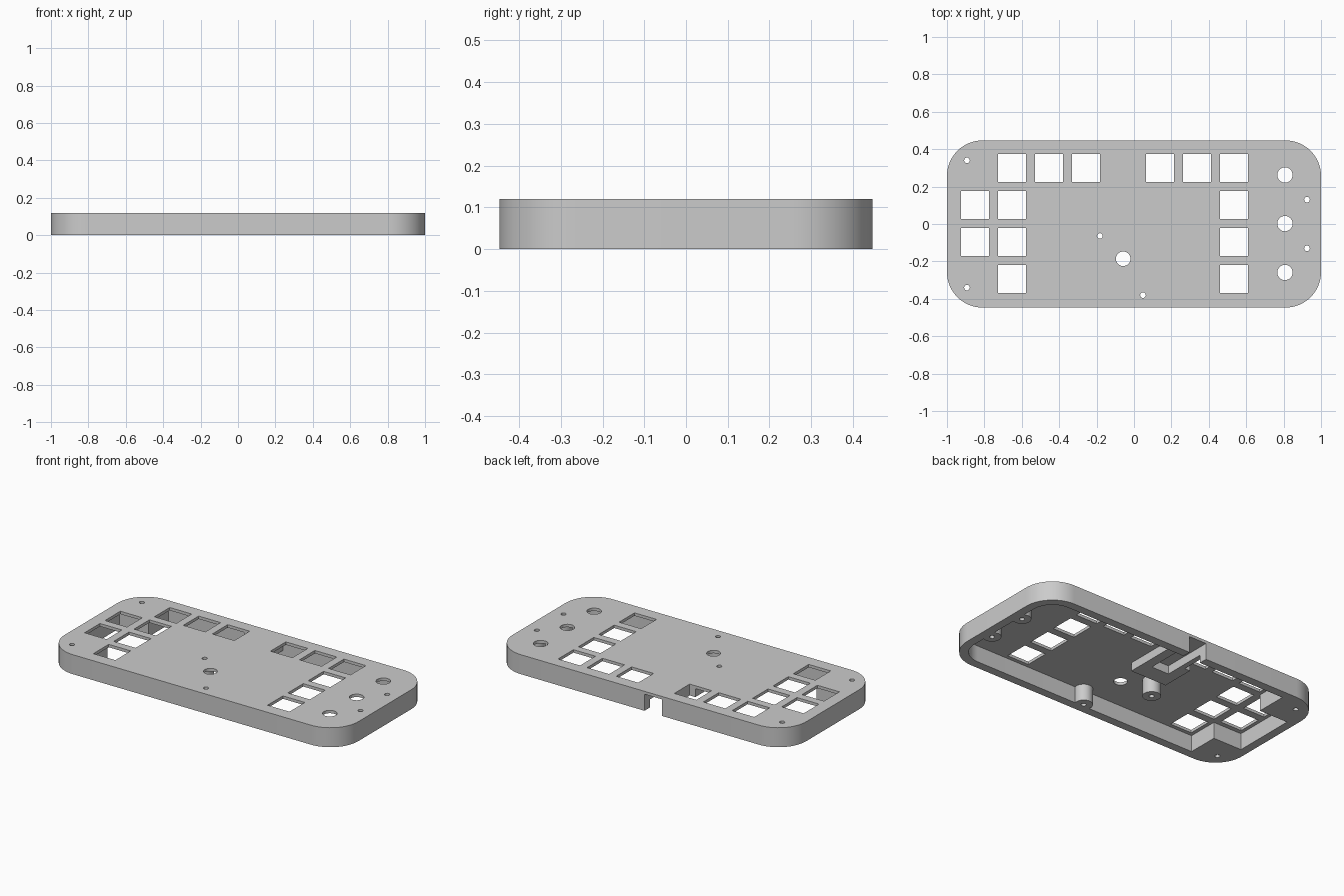
import bpy, bmesh, math

cube = bpy.data.objects.get("Cube")
if cube:
    bpy.data.objects.remove(cube, do_unlink=True)

HX, HY, HEIGHT, CORNER, WALL = 1.0, 0.447, 0.12, 0.19, 0.053
CEILING = 0.102     # underside of the face plate
PITCH, KEY = 0.198, 0.15

grey = bpy.data.materials.new("plain grey")
grey.use_nodes = True
grey.diffuse_color = (0.6, 0.6, 0.6, 1)
grey.node_tree.nodes["Principled BSDF"].inputs["Base Color"].default_value = (0.6, 0.6, 0.6, 1)


def arc(cx, cy, r, start, steps=16, sweep=90):
    angles = [math.radians(start + sweep * i / steps) for i in range(steps + 1)]
    return [(cx + r * math.cos(a), cy + r * math.sin(a)) for a in angles]


def circle(cx, cy, r, n=32):
    return arc(cx, cy, r, 0, n, 360)[:-1]


def rect(x0, x1, y0, y1):
    return [(x0, y0), (x1, y0), (x1, y1), (x0, y1)]


def solid(name, prisms):
    """Extrude (outline, bottom, top) prisms into one object."""
    bm = bmesh.new()
    for outline, z0, z1 in prisms:
        base = bm.faces.new([bm.verts.new((x, y, z0)) for x, y in outline])
        new = bmesh.ops.extrude_face_region(bm, geom=[base])["geom"]
        verts = [v for v in new if isinstance(v, bmesh.types.BMVert)]
        bmesh.ops.translate(bm, vec=(0, 0, z1 - z0), verts=verts)
    bmesh.ops.recalc_face_normals(bm, faces=bm.faces)
    mesh = bpy.data.meshes.new(name)
    bm.to_mesh(mesh)
    bm.free()
    mesh.materials.append(grey)
    ob = bpy.data.objects.new(name, mesh)
    bpy.context.collection.objects.link(ob)
    return ob


def combine(target, tool, operation):
    tool.hide_render = True
    mod = target.modifiers.new(operation, 'BOOLEAN')
    mod.operation, mod.solver, mod.object = operation, 'EXACT', tool
    bpy.context.view_layer.objects.active = target
    bpy.ops.object.modifier_apply(modifier=mod.name)
    bpy.data.objects.remove(tool, do_unlink=True)


# Rounded outer body
ix, iy = HX - CORNER, HY - CORNER
outer = (arc(ix, iy, CORNER, 0) + arc(-ix, iy, CORNER, 90)
         + arc(-ix, -iy, CORNER, 180) + arc(ix, -iy, CORNER, 270))
case = solid("case_shell", [(outer, 0, HEIGHT)])

# Cavity open at the bottom, stepped around the solid screw corners
step_x, step_y = -0.75, 0.2
wx, wy, r = HX - WALL, HY - WALL, CORNER - WALL
cavity = (arc(ix, iy, r, 0)
          + [(step_x, wy), (step_x, step_y), (-wx, step_y),
             (-wx, -step_y), (step_x, -step_y), (step_x, -wy)]
          + arc(ix, -iy, r, 270))
combine(case, solid("cavity", [(cavity, -0.05, CEILING)]), 'DIFFERENCE')

# Screw posts and the connector bracket
posts = [(-0.182, -0.064), (0.048, -0.38), (0.925, 0.13), (0.925, -0.13)]
parts = [(circle(x, y, 0.052), 0, 0.11) for x, y in posts]
parts.append((rect(-0.22, 0.03, 0.012, 0.42), 0.05, 0.11))
combine(case, solid("posts", parts), 'UNION')

# Key windows, by column and row
columns = {-0.85: (1, 2), -0.652: (0, 1, 2, 3), -0.455: (0,), -0.257: (0,),
           0.139: (0,), 0.337: (0,), 0.535: (0, 1, 2, 3)}
cuts = []
for x, rows in columns.items():
    for row in rows:
        y = 0.299 - PITCH * row
        cuts.append(rect(x - KEY / 2, x + KEY / 2, y - KEY / 2, y + KEY / 2))

# Knob holes, centre hole and screw holes
cuts += [circle(0.807, y, 0.041) for y in (0.262, 0.002, -0.259)]
cuts.append(circle(-0.058, -0.186, 0.039))
screws = posts + [(-0.893, 0.34), (-0.893, -0.34)]
cuts += [circle(x, y, 0.015, 20) for x, y in screws]
tools = [(outline, -0.05, 0.2) for outline in cuts]

# Connector channel through the back wall
tools.append((rect(-0.15, -0.03, 0.12, 0.5), -0.05, CEILING))
combine(case, solid("holes", tools), 'DIFFERENCE')

bpy.ops.object.select_all(action='DESELECT')
case.select_set(True)
bpy.context.view_layer.objects.active = case
bpy.ops.object.shade_smooth_by_angle(angle=math.radians(30))
